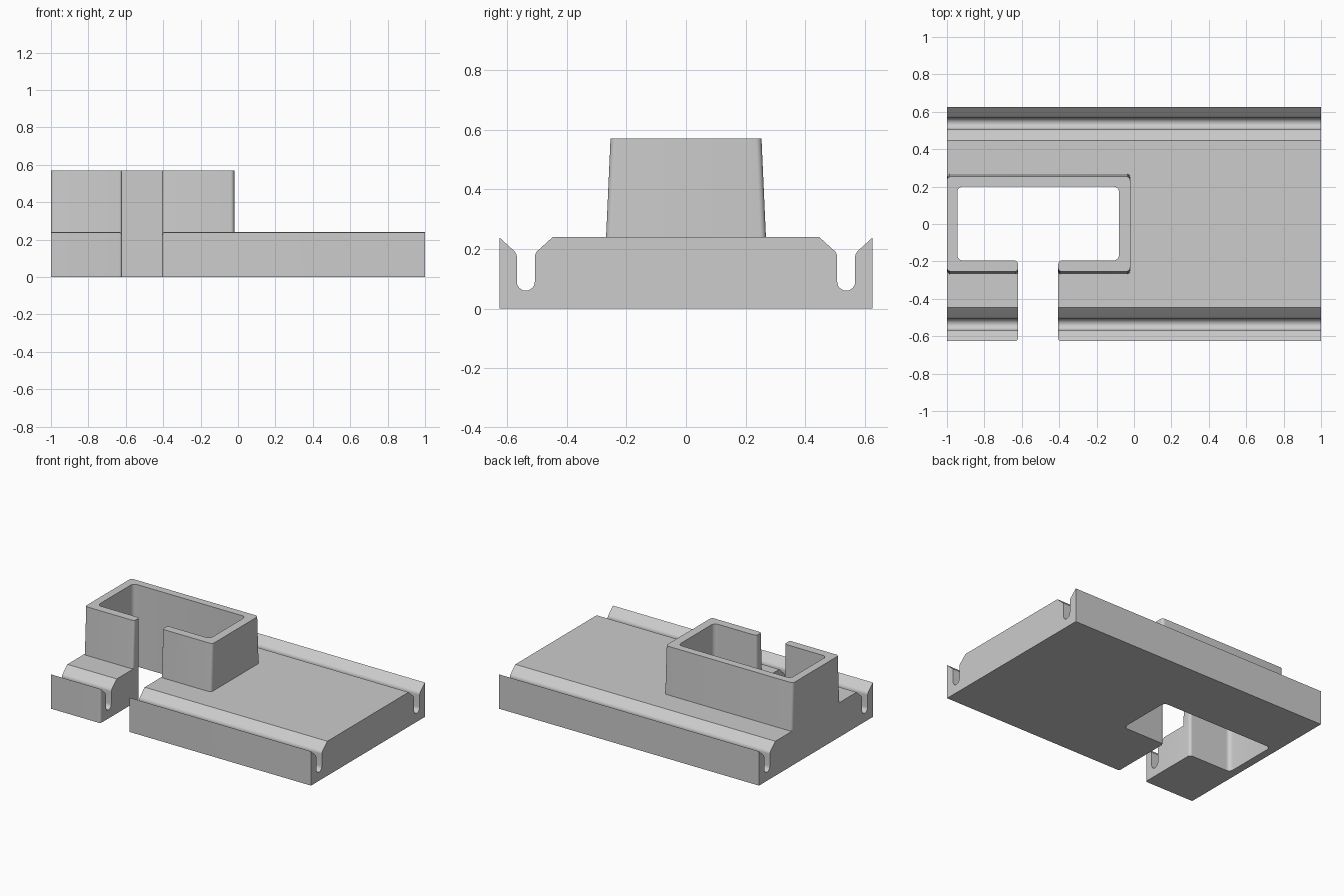
import bpy, bmesh, math
from mathutils import Vector

cube = bpy.data.objects.get("Cube")
if cube:
    bpy.data.objects.remove(cube, do_unlink=True)

grey = bpy.data.materials.new("light grey")
grey.use_nodes = True
grey.diffuse_color = (0.604, 0.604, 0.604, 1)
grey.node_tree.nodes["Principled BSDF"].inputs["Base Color"].default_value = grey.diffuse_color


def rounded(corners, steps=6):
    """Outline with each corner (u, v, radius) replaced by a tangent arc."""
    out = []
    for i, (u, v, r) in enumerate(corners):
        p = Vector((u, v, 0))
        if r == 0:
            out.append(p)
            continue
        a = (Vector((*corners[i - 1][:2], 0)) - p).normalized()
        b = (Vector((*corners[(i + 1) % len(corners)][:2], 0)) - p).normalized()
        half = a.angle(b) / 2
        centre = p + (a + b).normalized() * r / math.sin(half)
        start = (p + a * r / math.tan(half) - centre).normalized()
        end = (p + b * r / math.tan(half) - centre).normalized()
        out += [centre + r * start.slerp(end, k / steps) for k in range(steps + 1)]
    return out


def prism(name, outline, low, high, place):
    """Extrude an outline between two levels; place maps (u, v, level) to xyz."""
    bm = bmesh.new()
    rings = [[bm.verts.new(place(p.x, p.y, w)) for p in outline] for w in (low, high)]
    bm.faces.new(rings[0])
    bm.faces.new(rings[1])
    n = len(outline)
    for i in range(n):
        j = (i + 1) % n
        bm.faces.new((rings[0][i], rings[0][j], rings[1][j], rings[1][i]))
    bmesh.ops.recalc_face_normals(bm, faces=bm.faces)
    mesh = bpy.data.meshes.new(name)
    bm.to_mesh(mesh)
    bm.free()
    mesh.materials.append(grey)
    obj = bpy.data.objects.new(name, mesh)
    bpy.context.collection.objects.link(obj)
    return obj


def smooth(obj):
    bpy.ops.object.select_all(action="DESELECT")
    obj.select_set(True)
    bpy.context.view_layer.objects.active = obj
    bpy.ops.object.shade_smooth_by_angle(angle=math.radians(30))


# Plan of the pocket, opened towards the front by a slot
SLOT_L, SLOT_R = -0.62, -0.405
pocket = [(SLOT_L, -0.195, 0.02), (-0.945, -0.195, 0.03), (-0.945, 0.2, 0.03),
          (-0.08, 0.2, 0.03), (-0.08, -0.195, 0.03), (SLOT_R, -0.195, 0.02)]


def plan(right, depth, corner, lip):
    return rounded([(-1, -depth, corner), (SLOT_L, -depth, lip), *pocket,
                    (SLOT_R, -depth, lip), (right, -depth, corner),
                    (right, depth, corner), (-1, depth, corner)])


# Base plate
TOP, WIDE = 0.24, 0.626
base = prism("base_plate", plan(1, WIDE, 0, 0.015), 0, TOP, lambda u, v, w: (u, v, w))

# Flared grooves along both long edges
groove = rounded([(0.386, 0.295, 0), (0.507, 0.185, 0.03), (0.507, 0.06, 0.0299),
                  (0.567, 0.06, 0.0299), (0.567, 0.185, 0.03), (0.688, 0.295, 0)])
for side in (-1, 1):
    cutter = prism("groove_cutter", groove, -1.1, 1.1, lambda u, v, w: (w, side * u, v))
    cutter.hide_render = True
    mod = base.modifiers.new("groove", "BOOLEAN")
    mod.operation, mod.solver, mod.object = "DIFFERENCE", "EXACT", cutter
    bpy.context.view_layer.objects.active = base
    bpy.ops.object.modifier_apply(modifier=mod.name)
    bpy.data.objects.remove(cutter, do_unlink=True)
smooth(base)


# Open walled holder, its front and back faces leaning slightly inwards
def lean(u, v, w):
    if abs(v) > 0.23:
        v -= math.copysign(0.045 * (w - TOP), v)
    return (u, v, w)


smooth(prism("holder_wall", plan(-0.02, 0.268, 0.02, 0.015), TOP, 0.57, lean))
